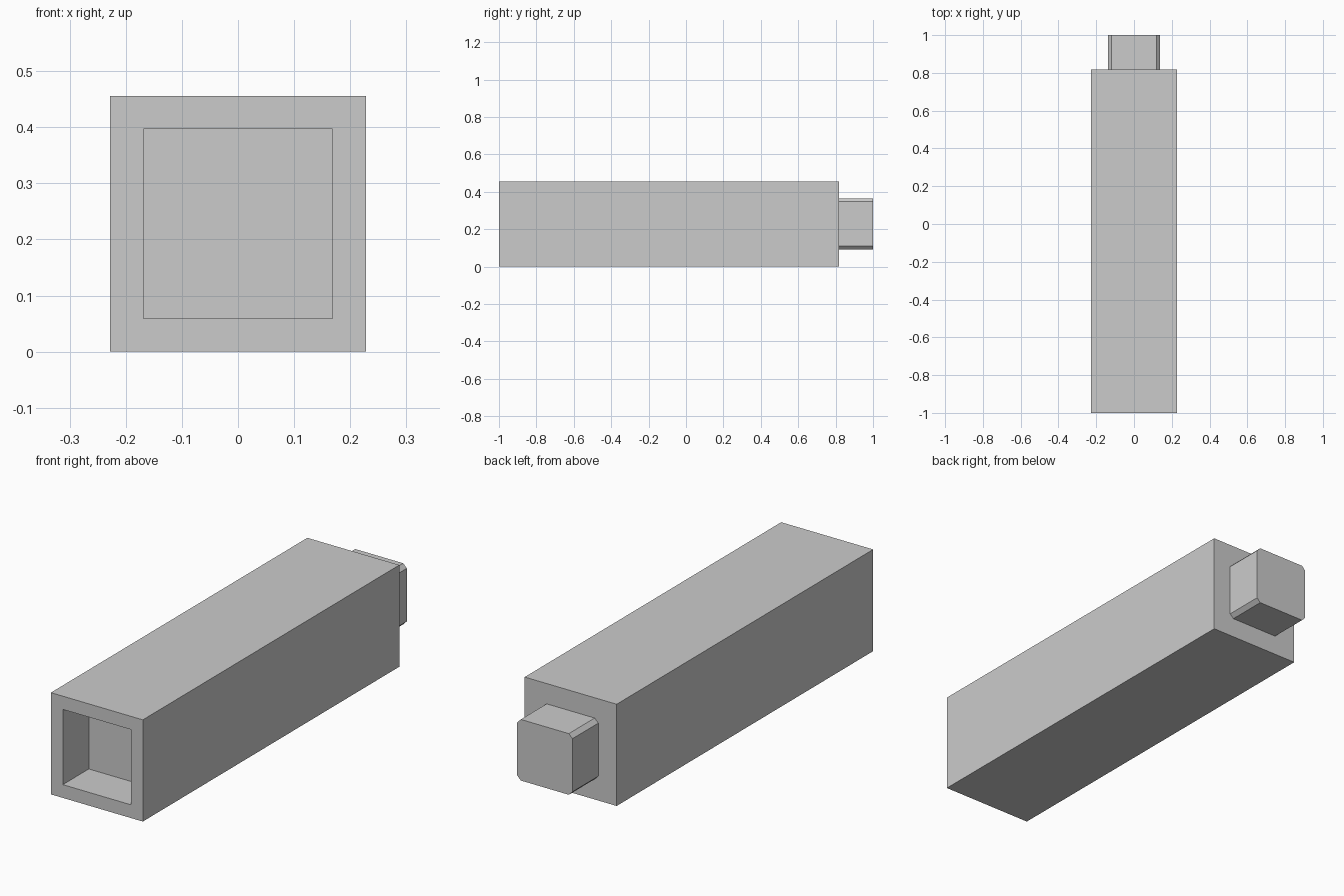
import bpy
import bmesh
from mathutils import Matrix, Vector

cube = bpy.data.objects.get("Cube")
if cube:
    bpy.data.objects.remove(cube, do_unlink=True)

HALF = 0.228          # half width of the beam
SHOULDER = 0.817      # where the beam ends and the tenon starts
SOCKET_HALF = 0.144
SOCKET_DEPTH = 0.184
TENON_HALF = 0.137
CHAMFER = 0.018

grey = bpy.data.materials.new("light grey")
grey.use_nodes = True
colour = (0.6, 0.6, 0.6, 1)
grey.diffuse_color = colour
grey.node_tree.nodes["Principled BSDF"].inputs["Base Color"].default_value = colour


def block(bm, half, y0, y1):
    """Square bar along y, centred on the beam axis."""
    size = Vector((2 * half, y1 - y0, 2 * half))
    place = Matrix.Translation((0, (y0 + y1) / 2, HALF)) @ Matrix.Diagonal(size).to_4x4()
    bmesh.ops.create_cube(bm, size=1, matrix=place)


def finish(bm, name):
    bm.normal_update()
    mesh = bpy.data.meshes.new(name)
    bm.to_mesh(mesh)
    bm.free()
    mesh.materials.append(grey)
    obj = bpy.data.objects.new(name, mesh)
    bpy.context.collection.objects.link(obj)


# Beam with a square socket sunk into its front end
bm = bmesh.new()
block(bm, HALF, -1, SHOULDER)
bm.normal_update()
front = min(bm.faces, key=lambda f: f.calc_center_median().y)
bmesh.ops.inset_region(bm, faces=[front], thickness=HALF - SOCKET_HALF)
floor = bmesh.ops.extrude_discrete_faces(bm, faces=[front])["faces"][0]
bmesh.ops.translate(bm, verts=floor.verts, vec=(0, SOCKET_DEPTH, 0))
finish(bm, "beam")

# Tenon with its four long edges chamfered
bm = bmesh.new()
block(bm, TENON_HALF, SHOULDER, 1)
long_edges = [e for e in bm.edges
              if abs(e.verts[0].co.y - e.verts[1].co.y) > 0.1]
bmesh.ops.bevel(bm, geom=long_edges, offset=CHAMFER, offset_type='OFFSET',
                segments=1, profile=0.5, affect='EDGES')
finish(bm, "tenon")
